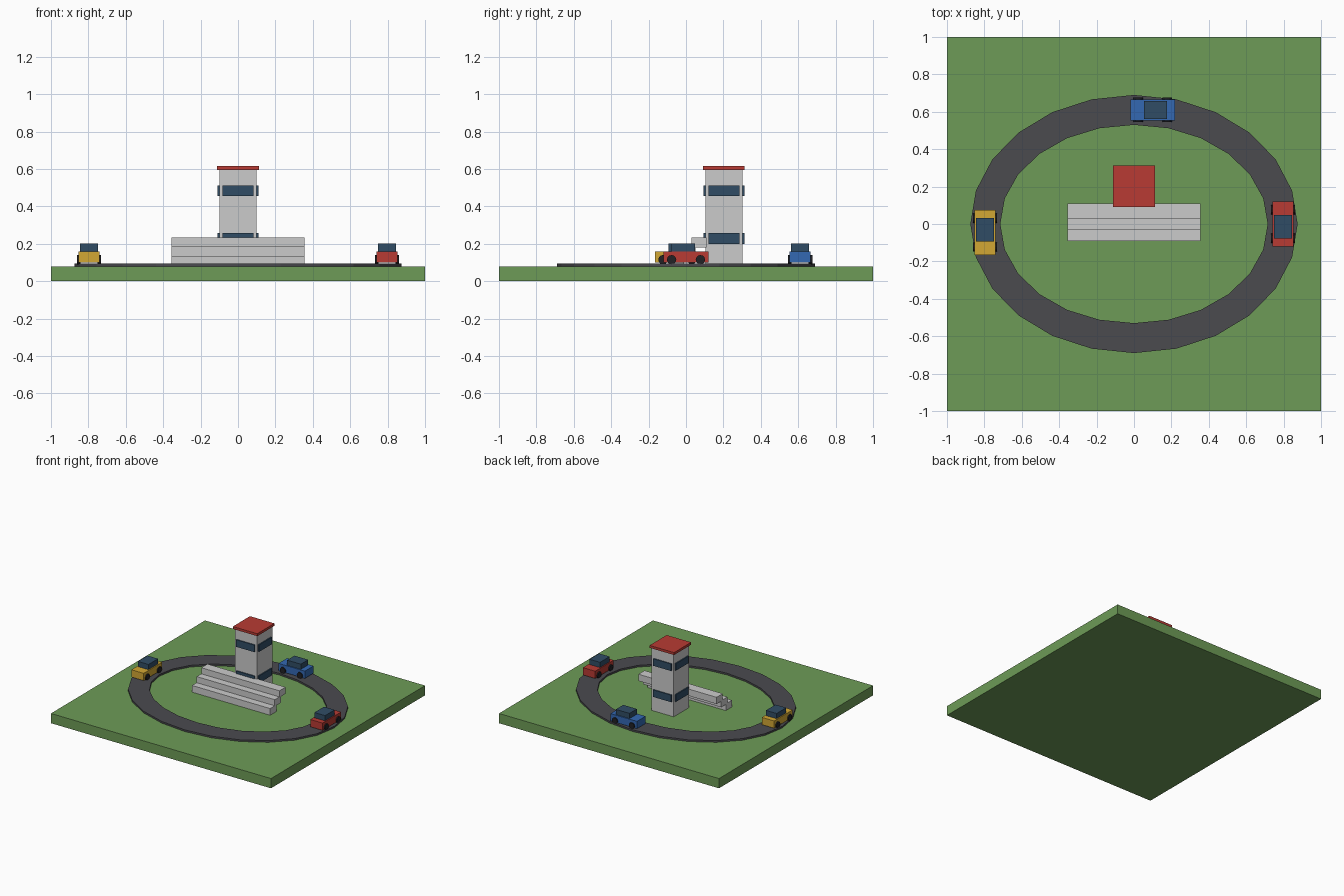
import bpy, bmesh
from math import sin, cos, pi, radians
from mathutils import Matrix

if "Cube" in bpy.data.objects:
    bpy.data.objects.remove(bpy.data.objects["Cube"])


def material(name, rgb):
    m = bpy.data.materials.new(name)
    m.diffuse_color = (*rgb, 1)
    m.use_nodes = True
    m.node_tree.nodes["Principled BSDF"].inputs["Base Color"].default_value = m.diffuse_color
    return m


GREEN = material("grass", (0.155, 0.33, 0.095))
ASPHALT = material("asphalt", (0.069, 0.069, 0.078))
STONE = material("stone", (0.64, 0.64, 0.61))
GLASS = material("glass", (0.03, 0.073, 0.13))
TYRE = material("tyre", (0.015, 0.015, 0.018))
RED = material("red", (0.48, 0.043, 0.033))
YELLOW = material("yellow", (0.65, 0.39, 0.033))
BLUE = material("blue", (0.033, 0.14, 0.45))


def finish(name, bm, mat, matrix=Matrix()):
    bmesh.ops.recalc_face_normals(bm, faces=bm.faces)
    me = bpy.data.meshes.new(name)
    bm.to_mesh(me)
    bm.free()
    me.materials.append(mat)
    ob = bpy.data.objects.new(name, me)
    ob.matrix_world = matrix
    bpy.context.collection.objects.link(ob)
    return ob


def box(name, center, size, mat, matrix=Matrix()):
    bm = bmesh.new()
    bmesh.ops.create_cube(bm, size=1, matrix=Matrix.Translation(center) @ Matrix.Diagonal((*size, 1)))
    return finish(name, bm, mat, matrix)


# Grass base
box("grass_base", (0, 0, 0.04), (2, 2, 0.08), GREEN)

# Oval track: rectangular section swept round an ellipse
N = 24
section = [(0.875, 0.69, 0.08), (0.875, 0.69, 0.094), (0.715, 0.53, 0.094), (0.715, 0.53, 0.08)]
bm = bmesh.new()
rings = [[bm.verts.new((a * cos(2 * pi * i / N), b * sin(2 * pi * i / N), z)) for a, b, z in section]
         for i in range(N)]
for i in range(N):
    r, s = rings[i], rings[(i + 1) % N]
    for j in range(4):
        k = (j + 1) % 4
        bm.faces.new((r[j], s[j], s[k], r[k]))
finish("oval_track", bm, ASPHALT)

# Grandstand tiers
for i in range(3):
    box(f"grandstand_tier_{i + 1}", (0, -0.05 + 0.06 * i, 0.1075 + 0.05 * i), (0.71, 0.08, 0.055), STONE)

# Control tower with window bands through all four sides
TY = 0.203
box("tower_shaft", (0, TY, 0.34), (0.2, 0.2, 0.52), STONE)
box("tower_roof", (0, TY, 0.605), (0.222, 0.222, 0.02), RED)
for level, z in (("lower", 0.228), ("upper", 0.484)):
    box(f"{level}_windows_front_back", (0, TY, z), (0.166, 0.218, 0.058), GLASS)
    box(f"{level}_windows_sides", (0, TY, z), (0.218, 0.166, 0.058), GLASS)


# Car: heads along local +x
def car(name, x, y, heading, paint):
    m = Matrix.Translation((x, y, 0)) @ Matrix.Rotation(radians(heading), 4, 'Z')
    box(name + "_body", (0, 0, 0.13), (0.24, 0.112, 0.06), paint, m)
    box(name + "_cabin", (-0.015, 0, 0.181), (0.124, 0.096, 0.044), GLASS, m)
    for end, wx in (("rear", -0.077), ("front", 0.077)):
        for side, wy in (("right", -0.055), ("left", 0.055)):
            bm = bmesh.new()
            bmesh.ops.create_cone(bm, cap_ends=True, segments=12, radius1=0.025, radius2=0.025, depth=0.02,
                                  matrix=Matrix.Translation((wx, wy, 0.115)) @ Matrix.Rotation(pi / 2, 4, 'X'))
            finish(f"{name}_{end}_{side}_wheel", bm, TYRE, m)


car("red_car", 0.797, 0, 90, RED)
car("blue_car", 0.1, 0.61, 180, BLUE)
car("yellow_car", -0.797, -0.046, 270, YELLOW)
